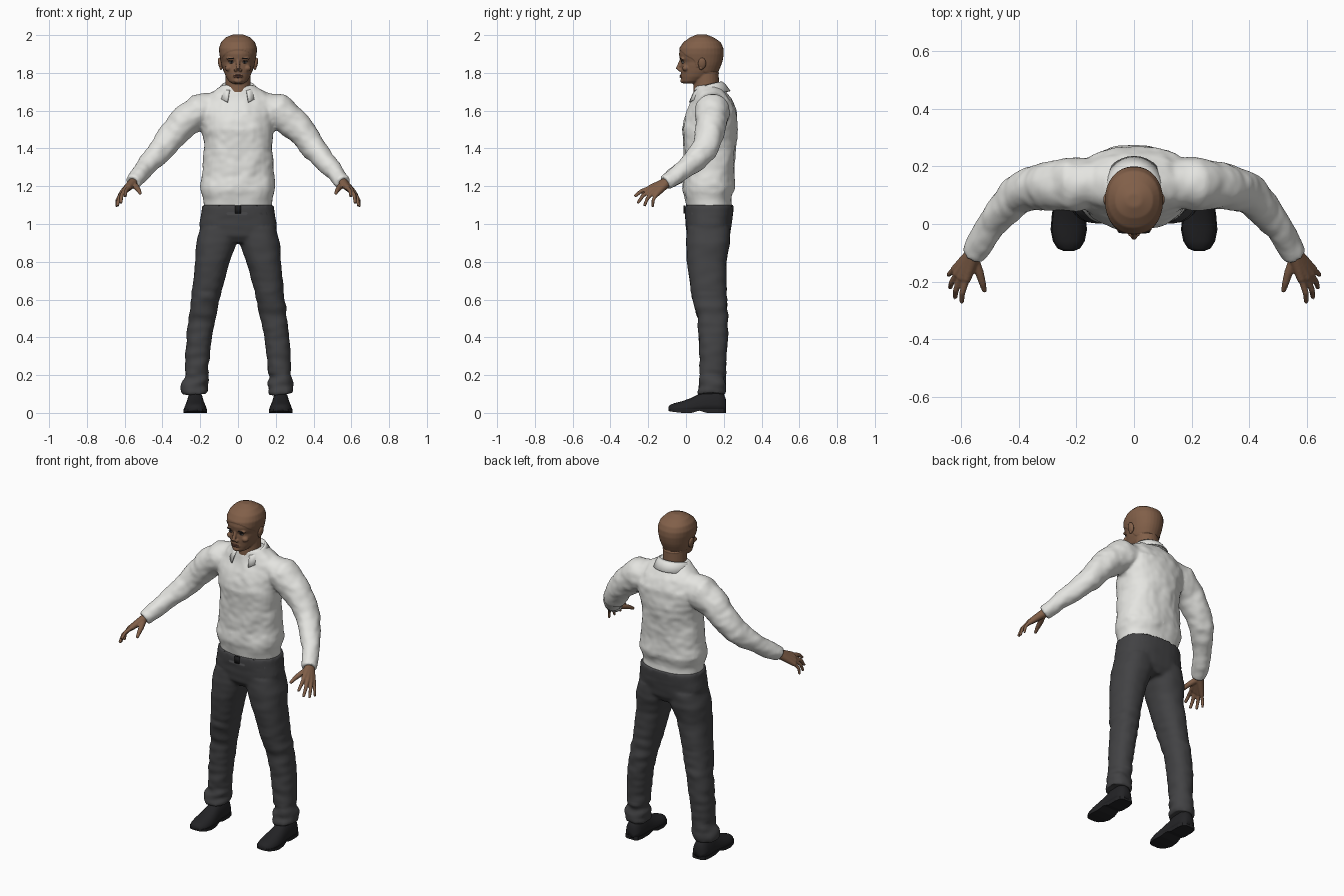
import bpy, bmesh, math
from mathutils import Vector, Matrix, noise

cube = bpy.data.objects.get("Cube")
if cube:
    bpy.data.objects.remove(cube, do_unlink=True)


def material(name, rgb):
    m = bpy.data.materials.new(name)
    m.use_nodes = True
    m.diffuse_color = (*rgb, 1)
    m.node_tree.nodes["Principled BSDF"].inputs["Base Color"].default_value = (*rgb, 1)
    return m


SHIRT = material("white cloth", (0.78, 0.78, 0.75))
TROUSER = material("charcoal cloth", (0.055, 0.055, 0.058))
BELT = material("black belt", (0.012, 0.012, 0.013))
SHOE = material("black leather", (0.017, 0.017, 0.019))
SKIN = material("brown skin", (0.22, 0.115, 0.066))
LIP = material("lip", (0.16, 0.07, 0.05))
HAIR = material("black hair", (0.011, 0.011, 0.012))
EYE = material("eye white", (0.4, 0.37, 0.34))


# ---- helpers ----
def loft(bm, rings):
    rows = [[bm.verts.new(p) for p in r] for r in rings]
    n = len(rows[0])
    for a, b in zip(rows, rows[1:]):
        for i in range(n):
            bm.faces.new((a[i], a[(i + 1) % n], b[(i + 1) % n], b[i]))
    bm.faces.new(rows[0][::-1])
    bm.faces.new(rows[-1])


def oval(cx, cy, z, rx, ry, power=2.3, n=32):
    ring = []
    for i in range(n):
        c, s = math.cos(math.tau * i / n), math.sin(math.tau * i / n)
        ring.append(Vector((cx + rx * math.copysign(abs(c) ** (2 / power), c),
                            cy + ry * math.copysign(abs(s) ** (2 / power), s), z)))
    return ring


def body(bm, rows, power=2.3):
    """Stack of ovals given as height, half width, front y, back y."""
    loft(bm, [oval(0, (f + b) / 2, z, w, (b - f) / 2, power) for z, w, f, b in rows])


def tube(bm, path, side=1, n=16):
    pts = [Vector((p[0] * side, p[1], p[2])) for p in path]
    rings = []
    for i, p in enumerate(pts):
        d = pts[min(i + 1, len(pts) - 1)] - pts[max(i - 1, 0)]
        q = d.to_track_quat('Z', 'Y')
        rings.append([p + q @ v for v in oval(0, 0, 0, path[i][3], path[i][3], 2, n)])
    loft(bm, rings)


def ball(bm, centre, radii, turn=0.0):
    m = Matrix.Translation(centre) @ Matrix.Rotation(turn, 4, 'Y') @ Matrix.Diagonal((*radii, 1))
    bmesh.ops.create_uvsphere(bm, u_segments=20, v_segments=12, radius=1, matrix=m)


def finish(name, bm, mats, voxel=0, smooth=3, wrinkle=None, cuts=(), rule=None):
    bmesh.ops.recalc_face_normals(bm, faces=bm.faces[:])
    me = bpy.data.meshes.new(name)
    bm.to_mesh(me)
    bm.free()
    ob = bpy.data.objects.new(name, me)
    bpy.context.collection.objects.link(ob)
    if voxel:
        # fuse overlapping volumes into one skin, then relax it
        r = ob.modifiers.new("fuse", 'REMESH')
        r.mode, r.voxel_size = 'VOXEL', voxel
        s = ob.modifiers.new("relax", 'SMOOTH')
        s.factor, s.iterations = 0.5, smooth
        bpy.context.view_layer.update()
        dg = bpy.context.evaluated_depsgraph_get()
        ob.data = bpy.data.meshes.new_from_object(ob.evaluated_get(dg))
        ob.modifiers.clear()
        bpy.data.meshes.remove(me)
        ob.data.name = name
    b = bmesh.new()
    b.from_mesh(ob.data)
    b.normal_update()
    if wrinkle:
        for v, d in [(v, v.normal * wrinkle(v.co)) for v in b.verts]:
            v.co += d
    for co, no, test in cuts:
        fs = [f for f in b.faces if test(f.calc_center_median())]
        geom = fs + list({e for f in fs for e in f.edges}) + list({v for f in fs for v in f.verts})
        bmesh.ops.bisect_plane(b, geom=geom, plane_co=co, plane_no=no)
    for f in b.faces:
        f.smooth = True
        f.material_index = rule(f.calc_center_median()) if rule else 0
    b.to_mesh(ob.data)
    b.free()
    ob.data.materials.clear()
    for m in mats:
        ob.data.materials.append(m)
    return ob


# ---- shirt: torso and sleeves, with an open neck ----
bm = bmesh.new()
body(bm, [(1.075, .18, .005, .245), (1.13, .183, -.005, .24), (1.17, .196, -.014, .25),
          (1.2, .199, -.015, .26), (1.25, .191, -.01, .256), (1.4, .18, -.016, .26),
          (1.5, .19, -.022, .276), (1.6, .2, .008, .27), (1.66, .185, .033, .24),
          (1.7, .135, .043, .21), (1.735, .085, .05, .18)])
for s in (1, -1):
    tube(bm, [(.1, .14, 1.62, .08), (.21, .14, 1.595, .094), (.29, .135, 1.535, .084),
              (.36, .12, 1.46, .073), (.405, .1, 1.395, .069), (.45, .055, 1.345, .06),
              (.5, -.01, 1.29, .052), (.545, -.085, 1.235, .044), (.558, -.11, 1.218, .042)], s, 24)


def cloth_folds(p):
    fade = min(1, max(0, (p.z - 1.1) / .08))
    return fade * .008 * (noise.noise(Vector((p.x * 13, p.y * 9, p.z * 8)))
                          + .4 * noise.noise(Vector((p.x * 25, p.y * 20, p.z * 30))))


V_LOW, V_SLOPE = 1.588, .46
chest = lambda c: c.y < .1 and c.z > 1.55 and abs(c.x) < .12
finish("shirt", bm, [SHIRT, SKIN], .01, 4, cloth_folds,
       [((0, 0, V_LOW), (s, 0, -V_SLOPE), chest) for s in (1, -1)],
       lambda c: int(c.y < .1 and abs(c.x) < V_SLOPE * (c.z - V_LOW)))

# ---- folded collar ----
bm = bmesh.new()
rows = []
for i in range(25):
    a = i / 12 - 1
    t = a * math.radians(150)
    sx, cy = math.sin(t), math.cos(t)
    rows.append([bm.verts.new(p) for p in (
        (.08 * sx, .115 + .07 * cy, 1.70 - .03 * a * a),
        (.084 * sx, .115 + .075 * cy, 1.755 - .045 * a * a),
        (.095 * sx, .115 + .09 * cy, 1.745 - .05 * a * a),
        (.112 * sx, .118 + .118 * cy, 1.705 - .06 * a * a))])
for a, b in zip(rows, rows[1:]):
    for k in range(3):
        bm.faces.new((a[k], b[k], b[k + 1], a[k + 1]))
collar = finish("collar", bm, [SHIRT])
collar.modifiers.new("thickness", 'SOLIDIFY').thickness = .006

# ---- trousers with the belt as their top band ----
bm = bmesh.new()
body(bm, [(.9, .1, .03, .21), (.94, .195, .005, .235), (1.0, .206, -.003, .242),
          (1.06, .194, -.007, .25), (1.1, .19, -.007, .253)], 2.5)
for s in (1, -1):
    loft(bm, [oval(s * x, y, z, rx, ry) for z, x, y, rx, ry in (
        (.1, .23, .136, .066, .072), (.15, .228, .138, .07, .073), (.19, .223, .141, .062, .065),
        (.28, .217, .143, .064, .07), (.4, .206, .145, .067, .077), (.5, .19, .142, .071, .08),
        (.6, .173, .125, .075, .092), (.8, .136, .109, .091, .105),
        (.9, .114, .117, .108, .117), (.98, .1, .12, .1, .115))])


def leg_folds(p):
    amp = .012 if p.z < .22 else .006 if p.z < .65 else .003
    return 0 if p.z > 1.04 else amp * noise.noise(Vector((p.x * 12, p.y * 10, p.z * 24)))


finish("trousers", bm, [TROUSER, BELT], .01, 3, leg_folds,
       [((0, 0, 1.055), (0, 0, 1), lambda c: True)], lambda c: int(c.z > 1.055))

# belt buckle and side loops
bm = bmesh.new()
for x, y, w in ((0, -.008, .03), (.1, .012, .01), (-.1, .012, .01)):
    bmesh.ops.create_cube(bm, size=1, matrix=Matrix.Translation((x, y, 1.077))
                          @ Matrix.Diagonal((w, .008, .042, 1)))
finish("belt_buckle", bm, [BELT])

# ---- shoes ----
for s, side in ((1, "left"), (-1, "right")):
    bm = bmesh.new()
    rings, soles = [], []
    for y, w, top in ((-.093, .016, .032), (-.085, .036, .042), (-.06, .052, .052), (-.02, .06, .062),
                      (.03, .056, .08), (.07, .05, .1), (.11, .047, .12), (.17, .047, .12),
                      (.2, .04, .1), (.212, .022, .07)):
        low = .012
        rings.append([Vector((s * .226 + p.x, y, max(low, p.y)))
                      for p in oval(0, low, 0, w, top - low, 2.4, 24)])
        lift = max(0, -y - .03) * .15 + (.012 if .06 < y < .1 else 0)
        soles.append([Vector((s * .226 + dx * (w + .003), y, z))
                      for dx, z in ((-1, lift), (1, lift), (1, .02), (-1, .02))])
    loft(bm, rings)
    finish(side + "_shoe", bm, [SHOE])
    bm = bmesh.new()
    loft(bm, soles)
    sole = finish(side + "_sole", bm, [SHOE])
    for p in sole.data.polygons:
        p.use_smooth = False

# ---- hands ----
fingers = (((.581, -.195, 1.19), (.597, -.272, 1.145), .0105),
           ((.601, -.19, 1.178), (.62, -.256, 1.11), .0105),
           ((.616, -.177, 1.165), (.637, -.221, 1.095), .01),
           ((.625, -.16, 1.152), (.643, -.177, 1.09), .009))
for s, side in ((1, "left"), (-1, "right")):
    bm = bmesh.new()
    wrist = Vector((.55, -.095, 1.226))
    for knuckle, tip, r in fingers:
        k, t = Vector(knuckle), Vector(tip)
        mid = (k + t) / 2 + Vector((.006, -.005, .006))
        tube(bm, [(*wrist, .026), (*wrist.lerp(k, .5), .02), (*k, r + .004)], s)
        tube(bm, [(*wrist.lerp(k, .8), r), (*k, r + .001), (*mid, r), (*t, r * .75)], s)
    tube(bm, [(.555, -.12, 1.21, .018), (.535, -.17, 1.192, .015),
              (.525, -.205, 1.178, .012), (.517, -.235, 1.16, .008)], s)
    finish(side + "_hand", bm, [SKIN], .0045, 2)

# ---- head and neck; hair chosen by a hairline that drops from brow to nape ----
bm = bmesh.new()
body(bm, [(1.743, .03, -.012, .04), (1.755, .048, -.022, .08), (1.78, .064, -.025, .13),
          (1.81, .076, -.027, .17), (1.84, .084, -.026, .183), (1.857, .087, -.024, .189),
          (1.875, .091, -.033, .193), (1.9, .096, -.037, .197), (1.93, .098, -.032, .195),
          (1.96, .088, -.012, .182), (1.985, .064, .022, .145), (2.001, .025, .06, .105)], 2.15)
tube(bm, [(0, .115, 1.6, .07), (0, .108, 1.7, .068), (0, .107, 1.8, .066)], 1, 24)
tube(bm, [(0, -.024, 1.87, .009), (0, -.036, 1.84, .01), (0, -.044, 1.818, .012)])
ball(bm, (0, -.02, 1.758), (.022, .01, .012))
ball(bm, (0, -.02, 1.783), (.028, .01, .014))
for s in (1, -1):
    ball(bm, (s * .013, -.033, 1.815), (.009, .01, .008))
    ball(bm, (s * .035, -.018, 1.874), (.028, .012, .008))
    ball(bm, (s * .05, -.002, 1.825), (.02, .018, .016))

HAIRLINE = ((-.1, 1.925), (-.03, 1.92), (0, 1.893), (.045, 1.868), (.055, 1.832),
            (.078, 1.828), (.1, 1.80), (.3, 1.79))


def hair(c):
    for (y0, z0), (y1, z1) in zip(HAIRLINE, HAIRLINE[1:]):
        if y0 <= c.y < y1:
            return int(c.z > z0 + (z1 - z0) * (c.y - y0) / (y1 - y0))
    return 0


finish("head", bm, [SKIN, HAIR], .0045, 2, lambda p: .003 * hair(p), (), hair)

# ---- ears, eyes, brows and lips ----
features = {"ears": (SKIN, [((.094, .085, 1.85), (.011, .021, .031), .2),
                            ((.09, .08, 1.83), (.008, .012, .014), 0)]),
            "eyes": (EYE, [((.034, -.0155, 1.856), (.014, .008, .006), 0)]),
            "irises": (HAIR, [((.034, -.0205, 1.856), (.006, .004, .0055), 0)]),
            "eyelids": (HAIR, [((.034, -.019, 1.8625), (.016, .006, .002), .1)]),
            "eyebrows": (HAIR, [((.036, -.0265, 1.876), (.021, .006, .0035), .08)])}
for name, (mat, balls) in features.items():
    bm = bmesh.new()
    for (x, y, z), radii, turn in balls:
        for s in (1, -1):
            ball(bm, (s * x, y, z), radii, s * turn)
    finish(name, bm, [mat])
bm = bmesh.new()
for z, h in ((1.787, .004), (1.779, .005)):
    ball(bm, (0, -.026, z), (.023, .008, h))
finish("lips", bm, [LIP])
